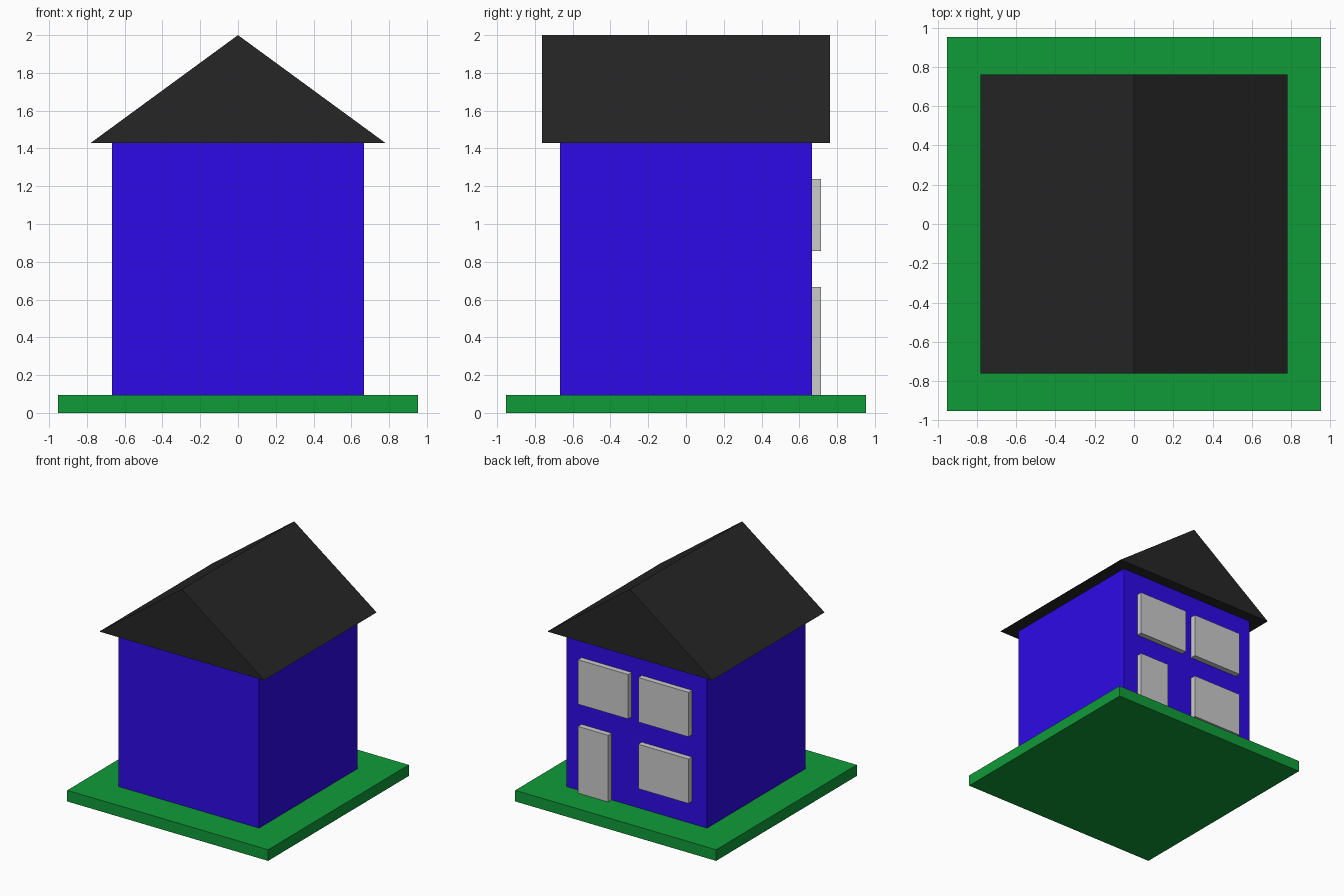
import bpy, bmesh

if "Cube" in bpy.data.objects:
    bpy.data.objects.remove(bpy.data.objects["Cube"])

U = 1 / 21  # modelling grid unit


def material(name, rgb):
    m = bpy.data.materials.new(name)
    m.diffuse_color = (*rgb, 1)
    m.use_nodes = True
    m.node_tree.nodes["Principled BSDF"].inputs["Base Color"].default_value = m.diffuse_color
    return m


def prism(name, profile, y0, y1, mat=None):
    """Extrude an x-z profile from y0 to y1 (all in grid units)."""
    bm = bmesh.new()
    face = bm.faces.new([bm.verts.new((x * U, y0 * U, z * U)) for x, z in profile])
    ext = bmesh.ops.extrude_face_region(bm, geom=[face], use_keep_orig=True)
    verts = [g for g in ext["geom"] if isinstance(g, bmesh.types.BMVert)]
    bmesh.ops.translate(bm, verts=verts, vec=(0, (y1 - y0) * U, 0))
    bmesh.ops.recalc_face_normals(bm, faces=bm.faces)
    mesh = bpy.data.meshes.new(name)
    bm.to_mesh(mesh)
    bm.free()
    obj = bpy.data.objects.new(name, mesh)
    bpy.context.collection.objects.link(obj)
    if mat:
        mesh.materials.append(mat)
    return obj


def box(name, x0, x1, y0, y1, z0, z1, mat=None):
    return prism(name, [(x0, z0), (x1, z0), (x1, z1), (x0, z1)], y0, y1, mat)


green = material("grass_green", (0.005, 0.33, 0.04))
blue = material("wall_blue", (0.027, 0.003, 0.8))
black = material("roof_black", (0.019, 0.019, 0.019))

# Lawn and walls
box("lawn", -20, 20, -20, 20, 0, 2, green)
box("walls", -14, 14, -14, 14, 2, 30, blue)

# Gable roof with closed underside
prism("roof", [(-16.4, 30), (16.4, 30), (0, 42)], -16, 16, black)

# Door and windows on the back wall
box("door", 5, 11, 14, 15, 2, 14)
for name, x, z in (("upper_window_right", 1, 18),
                   ("upper_window_left", -11, 18),
                   ("lower_window", -11, 6)):
    box(name, x, x + 10, 14, 15, z, z + 8)
